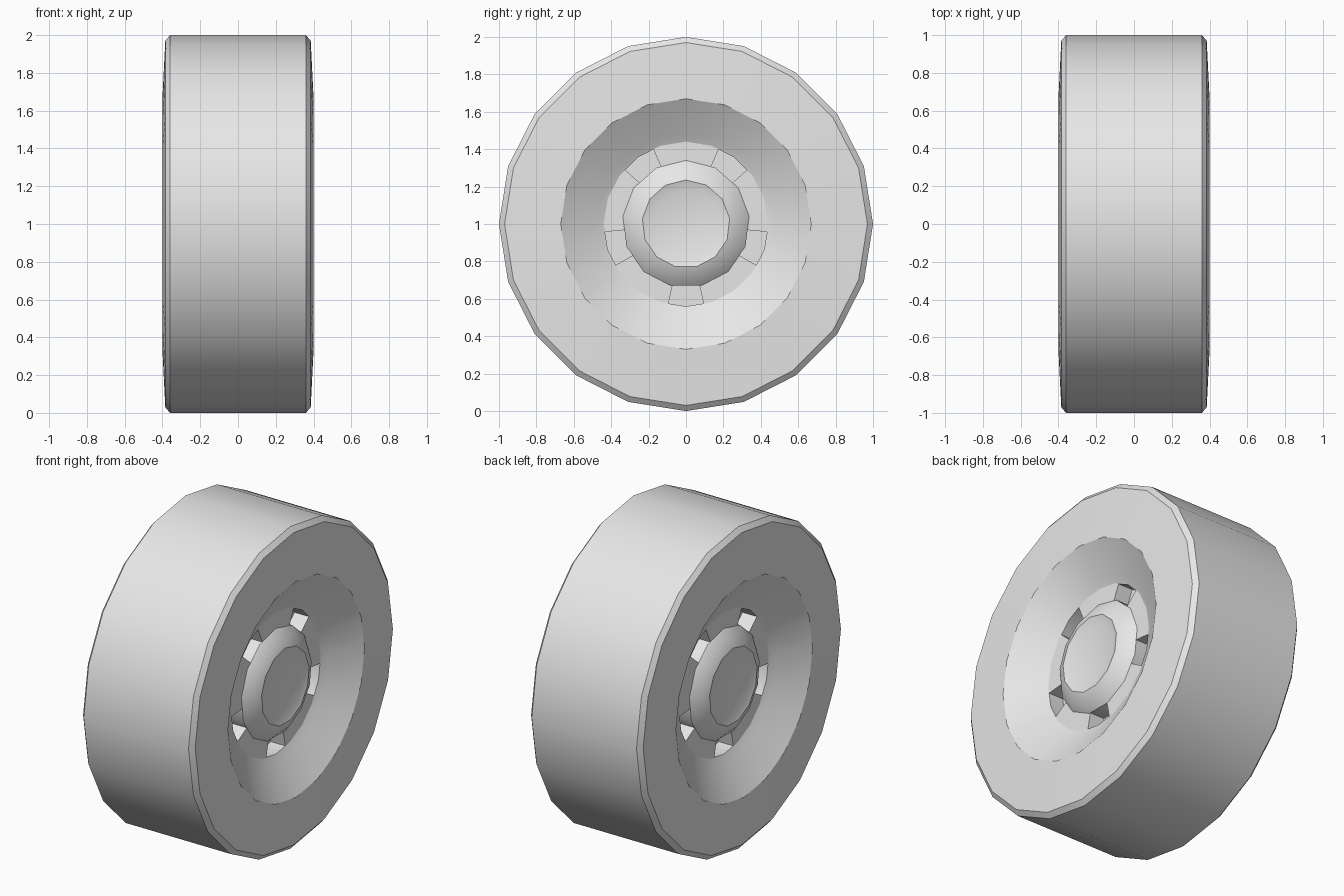
import bpy, bmesh
from math import sin, cos, pi, radians

cube = bpy.data.objects.get("Cube")
if cube:
    bpy.data.objects.remove(cube)

grey = bpy.data.materials.new("light_grey")
grey.use_nodes = True
COLOUR = (0.8, 0.8, 0.8, 1)
grey.diffuse_color = COLOUR
grey.node_tree.nodes["Principled BSDF"].inputs["Base Color"].default_value = COLOUR

CENTRE_Z = 1.0
SIDES = 20


def point(x, r, angle):
    """Point around the axle; the angle starts at the top and turns towards +y."""
    return (x, r * sin(angle), CENTRE_Z + r * cos(angle))


def finish(bm, name):
    bmesh.ops.recalc_face_normals(bm, faces=bm.faces)
    mesh = bpy.data.meshes.new(name)
    bm.to_mesh(mesh)
    bm.free()
    mesh.materials.append(grey)
    obj = bpy.data.objects.new(name, mesh)
    bpy.context.collection.objects.link(obj)
    bpy.ops.object.select_all(action='DESELECT')
    obj.select_set(True)
    bpy.context.view_layer.objects.active = obj
    bpy.ops.object.shade_smooth_by_angle(angle=radians(30))
    return obj


def lathe(name, profile, sides):
    """Turn an (x, radius) profile around the axle and cap both ends."""
    bm = bmesh.new()
    rings = [[bm.verts.new(point(x, r, 2 * pi * i / sides)) for i in range(sides)]
             for x, r in profile]
    for a, b in zip(rings, rings[1:]):
        for i in range(sides):
            j = (i + 1) % sides
            bm.faces.new((a[i], a[j], b[j], b[i]))
    bm.faces.new(rings[0])
    bm.faces.new(rings[-1])
    return finish(bm, name)


def on_polygon(r, degrees):
    """Radius of the many-sided rim at any angle."""
    step = 360 / SIDES
    return r * cos(radians(step / 2)) / cos(radians(degrees % step - step / 2))


def rim_pad(name, side, middle):
    """Raised rim sector; the gaps between sectors are the slots."""
    half = 23.6
    angles = [middle + d for d in (-half, -18, 0, 18, half)]
    bm = bmesh.new()
    rows = []
    for a in angles:
        outer, t = on_polygon(0.44, a), radians(a)
        rows.append([bm.verts.new(point(side * x, r, t)) for x, r in
                     ((0.15, 0.29), (0.15, outer), (0.26, outer), (0.26, 0.29))])
    for a, b in zip(rows, rows[1:]):
        for i in range(4):
            j = (i + 1) % 4
            bm.faces.new((a[i], a[j], b[j], b[i]))
    bm.faces.new(rows[0])
    bm.faces.new(rows[-1])
    finish(bm, name)


# Tyre: tread, bevel, sidewall, dished rim, and slot floor
half = [(0.16, 0.28), (0.16, 0.44), (0.26, 0.44), (0.28, 0.48),
        (0.40, 0.67), (0.385, 0.97), (0.36, 1.0)]
lathe("tyre", half + [(-x, r) for x, r in reversed(half)], SIDES)

# Hub caps and rim sectors on both sides
hub = [(0.15, 0.34), (0.26, 0.34), (0.30, 0.295), (0.325, 0.235), (0.31, 0.19)]
for side, label in ((1, "left"), (-1, "right")):
    lathe(f"hub_cap_{label}", [(side * x, r) for x, r in hub], 13)
    for i in range(5):
        rim_pad(f"rim_sector_{label}_{i + 1}", side, i * 72)
